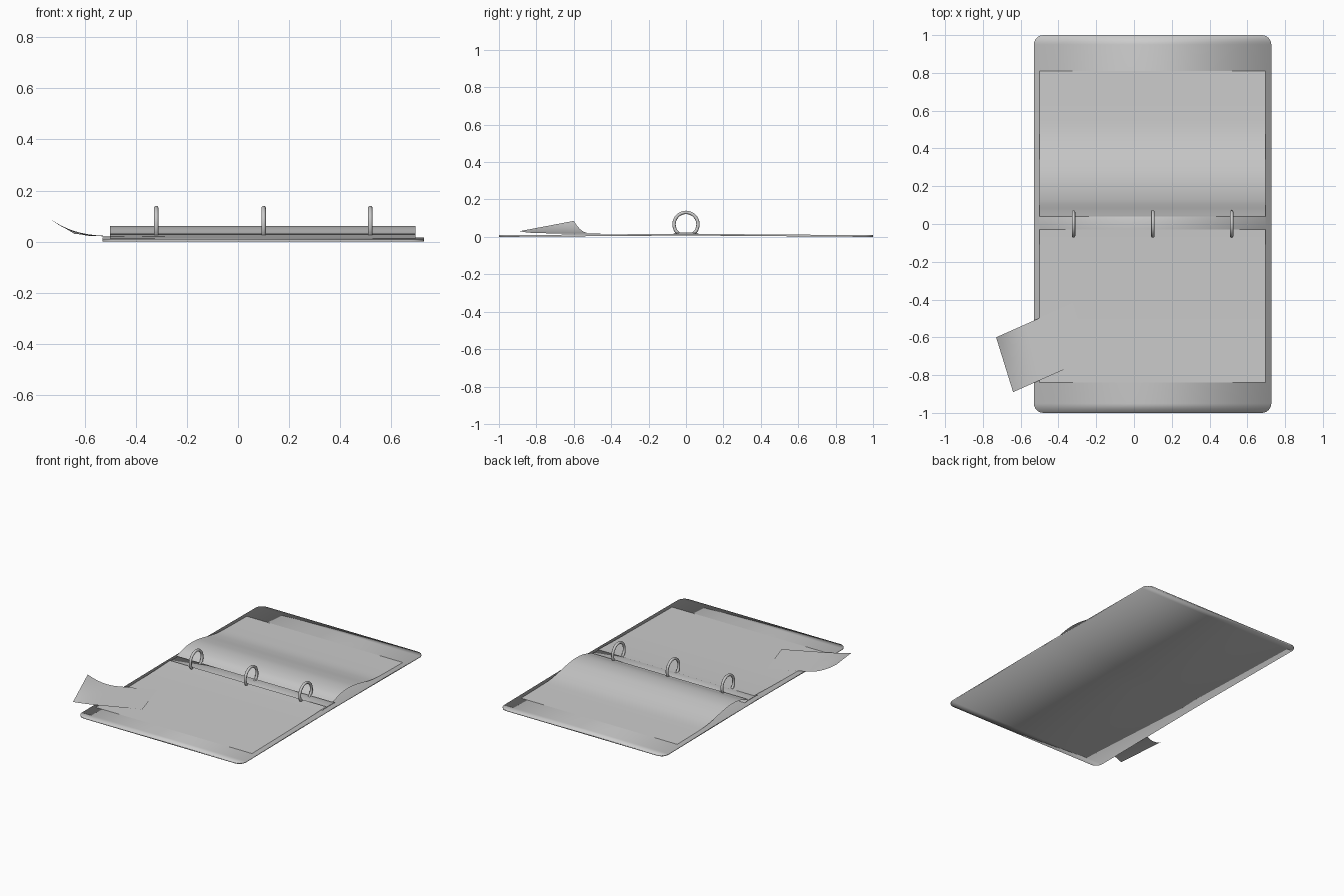
import bpy, bmesh, math
from mathutils import Vector

cube = bpy.data.objects.get("Cube")
if cube:
    bpy.data.objects.remove(cube)

mat = bpy.data.materials.new("light grey")
mat.use_nodes = True
grey = (0.6, 0.6, 0.6, 1)
mat.diffuse_color = grey
mat.node_tree.nodes["Principled BSDF"].inputs["Base Color"].default_value = grey


def sheet(name, rows, thickness=0, angle=40):
    """Skin a grid of points; optional thickness grows downward."""
    bm = bmesh.new()
    grid = [[bm.verts.new(p) for p in row] for row in rows]
    for a, b in zip(grid, grid[1:]):
        for i in range(len(a) - 1):
            bm.faces.new((a[i], a[i + 1], b[i + 1], b[i]))
    bmesh.ops.remove_doubles(bm, verts=bm.verts, dist=1e-5)
    mesh = bpy.data.meshes.new(name)
    bm.to_mesh(mesh)
    bm.free()
    mesh.materials.append(mat)
    ob = bpy.data.objects.new(name, mesh)
    bpy.context.collection.objects.link(ob)
    if thickness:
        mod = ob.modifiers.new("thickness", "SOLIDIFY")
        mod.thickness = thickness
        mod.offset = -1
    bpy.ops.object.select_all(action="DESELECT")
    ob.select_set(True)
    bpy.context.view_layer.objects.active = ob
    bpy.ops.object.shade_smooth_by_angle(angle=math.radians(angle))
    return ob


def smooth_path(pts, steps=6):
    """Catmull-Rom curve through the points."""
    p = [Vector(q) for q in pts]
    p = [2 * p[0] - p[1]] + p + [2 * p[-1] - p[-2]]
    out = []
    for a, b, c, d in zip(p, p[1:], p[2:], p[3:]):
        for k in range(steps):
            t = k / steps
            out.append(0.5 * (2 * b + (c - a) * t + (2 * a - 5 * b + 4 * c - d) * t ** 2
                              + (3 * b - a - 3 * c + d) * t ** 3))
    return out + [p[-2]]


# Cover: two boards with rounded corners, rising gently to the spine
LEFT, RIGHT, CORNER, HINGE = -0.53, 0.727, 0.05, 0.075


def cover_top(y):
    return 0.016 - 0.007 * max(0, abs(y) - HINGE) / (1 - HINGE)


arc = [math.radians(a) for a in range(0, 91, 15)]
half = [(1 - CORNER + CORNER * math.cos(a), CORNER * (1 - math.sin(a))) for a in arc]
half += [(HINGE, 0)]
outline = [(-y, inset) for y, inset in half] + [(y, inset) for y, inset in reversed(half)]
sheet("cover", [[(LEFT + i, y, cover_top(y)), (RIGHT - i, y, cover_top(y))]
                for y, i in outline], 0.009, 30)

# Paper: a bulging stack on the back half, a flat one on the front half
PAGE_L, PAGE_R = -0.5, 0.695
back = [(0.04, 0.03), (0.07, 0.038), (0.12, 0.053), (0.18, 0.061), (0.25, 0.06),
        (0.33, 0.048), (0.42, 0.03), (0.5, 0.0185), (0.6, 0.0145), (0.81, 0.0115)]
front = [(-0.84, 0.0115), (-0.5, 0.0155), (-0.25, 0.0195), (-0.1, 0.024), (-0.03, 0.027)]
for name, profile in (("back_pages", back), ("front_pages", front)):
    sheet(name, [[(PAGE_L, y, z), (PAGE_R, y, z)] for y, z in smooth_path(profile)])

# Ring mechanism plate with bevelled long edges
plate = [(-0.07, 0.016), (-0.055, 0.023), (0.055, 0.023), (0.07, 0.016)]
sheet("ring_plate", [[(PAGE_L, y, z), (PAGE_R, y, z)] for y, z in plate], 0.005, 20)

# Three open rings, their ends sunk in the plate
RADIUS, TUBE, CENTRE = 0.064, 0.009, 0.067
for n, x in enumerate((-0.32, 0.1, 0.517)):
    rows = []
    for k in range(41):
        a = math.radians(-52 + 284 * k / 40)
        rows.append([])
        for s in range(13):
            t = math.tau * s / 12
            r = RADIUS + TUBE * math.cos(t)
            rows[-1].append((x + TUBE * math.sin(t), r * math.cos(a), CENTRE + r * math.sin(a)))
    sheet("ring_%d" % (n + 1), rows, 0, 60)

# Loose slip: a turned rectangle whose outer corner curls up
a, along, across = Vector((-0.73, -0.6)), Vector((0.405, 0.18)), Vector((0.09, -0.29))
rows = []
for i in range(25):
    u = i / 24
    rows.append([])
    for j in range(9):
        v = j / 8
        p = a + along * u + across * v
        curl = max(0, 1 - u / 0.42) ** 2
        rows[-1].append((p.x, p.y, 0.0235 - 0.005 * u + curl * (0.062 - 0.055 * v)))
sheet("loose_slip", [list(reversed(r)) for r in rows])
